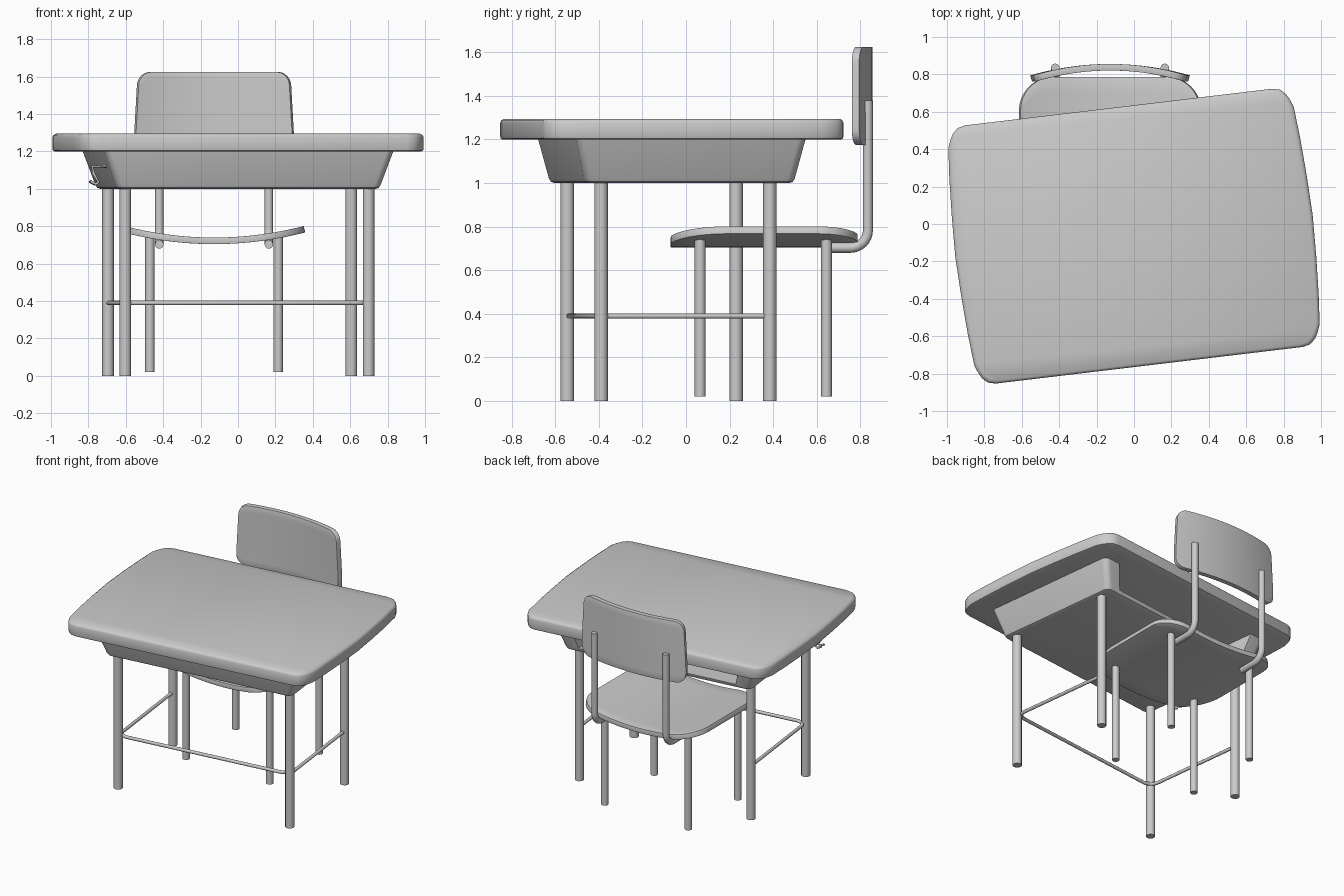
import bpy, bmesh, math
from mathutils import Matrix, Vector

if "Cube" in bpy.data.objects:
    bpy.data.objects.remove(bpy.data.objects["Cube"])

DESK = Matrix.Translation((0, -0.065, 0)) @ Matrix.Rotation(math.radians(6.8), 4, 'Z')
CX = -0.128  # chair centre line


def finish(ob, angle=35):
    bpy.ops.object.select_all(action='DESELECT')
    ob.select_set(True)
    bpy.context.view_layer.objects.active = ob
    bpy.ops.object.convert(target='MESH')
    bpy.ops.object.shade_smooth_by_angle(angle=math.radians(angle))
    return ob


def make(name, bm):
    bmesh.ops.recalc_face_normals(bm, faces=bm.faces)
    me = bpy.data.meshes.new(name)
    bm.to_mesh(me)
    bm.free()
    ob = bpy.data.objects.new(name, me)
    bpy.context.collection.objects.link(ob)
    return ob


def loft(name, loops, matrix):
    # capped skin through (outline, z) loops
    bm = bmesh.new()
    rings = [[bm.verts.new(matrix @ Vector((x, y, z))) for x, y in pts] for pts, z in loops]
    n = len(rings[0])
    for a, b in zip(rings, rings[1:]):
        for i in range(n):
            bm.faces.new((a[i], a[(i + 1) % n], b[(i + 1) % n], b[i]))
    bm.faces.new(rings[0])
    bm.faces.new(rings[-1])
    return make(name, bm)


def tube(name, pts, r, matrix=Matrix()):
    cu = bpy.data.curves.new(name, 'CURVE')
    cu.dimensions = '3D'
    cu.bevel_depth = r
    cu.bevel_resolution = 4
    cu.use_fill_caps = True
    sp = cu.splines.new('POLY')
    sp.points.add(len(pts) - 1)
    for p, co in zip(sp.points, pts):
        p.co = (*(matrix @ Vector(co)), 1)
    ob = bpy.data.objects.new(name, cu)
    bpy.context.collection.objects.link(ob)
    return finish(ob)


def rounded_rect(a, b, r, n=6):
    pts = []
    for k, (sx, sy) in enumerate(((1, 1), (-1, 1), (-1, -1), (1, -1))):
        for i in range(n + 1):
            t = math.pi / 2 * (k + i / n)
            pts.append((sx * (a - r) + r * math.cos(t), sy * (b - r) + r * math.sin(t)))
    return pts


def corner_inset(x, half, r):
    d = max(0, abs(x) - (half - r))
    return r - math.sqrt(max(0, r * r - d * d))


def panel(name, half, lo, hi, r_lo, r_hi, place, thick):
    # bent sheet with rounded corners, thickened
    nx, ny = 40, 10
    bm = bmesh.new()
    grid = []
    for i in range(nx + 1):
        x = -half * math.cos(math.pi * i / nx)
        a, b = lo + corner_inset(x, half, r_lo), hi - corner_inset(x, half, r_hi)
        grid.append([bm.verts.new(place(x, a + (b - a) * j / ny)) for j in range(ny + 1)])
    for i in range(nx):
        for j in range(ny):
            bm.faces.new((grid[i][j], grid[i + 1][j], grid[i + 1][j + 1], grid[i][j + 1]))
    ob = make(name, bm)
    m = ob.modifiers.new('thick', 'SOLIDIFY')
    m.thickness, m.offset = thick, 0
    m = ob.modifiers.new('edge', 'BEVEL')
    m.width, m.segments, m.limit_method, m.angle_limit = 0.006, 2, 'ANGLE', math.radians(50)
    return finish(ob)


# Tabletop with bulging ends and soft rim
q = [(0.828, 0.695), (0.868, 0.685), (0.897, 0.658), (0.915, 0.625), (0.93, 0.585),
     (0.944, 0.42), (0.955, 0.22), (0.962, 0)]
right = q + [(x, -y) for x, y in q[-2::-1]]
outline = right + [(-x, -y) for x, y in right]


def scaled(k):
    return [(x * k, y * k) for x, y in outline]


finish(loft('tabletop', [(scaled(0.985), 1.2), (scaled(0.996), 1.204), (scaled(1), 1.215),
                         (scaled(1), 1.275), (scaled(0.995), 1.286), (scaled(0.98), 1.295)], DESK))

# Tapered storage tray, hollow and open at the back
tray = loft('storage_tray', [(rounded_rect(0.69, 0.465, 0.04), 1.0), (rounded_rect(0.706, 0.48, 0.04), 1.006),
                             (rounded_rect(0.715, 0.488, 0.04), 1.022),
                             (rounded_rect(0.778, 0.53, 0.04), 1.201)], DESK)
cut = loft('tray_cutter', [([(-0.6, -0.44), (0.6, -0.44), (0.6, 0.7), (-0.6, 0.7)], 1.03),
                           ([(-0.66, -0.48), (0.66, -0.48), (0.66, 0.7), (-0.66, 0.7)], 1.25)], DESK)
cut.hide_render = True
m = tray.modifiers.new('hollow', 'BOOLEAN')
m.object, m.operation, m.solver = cut, 'DIFFERENCE', 'EXACT'
finish(tray)
bpy.data.objects.remove(cut)

# Bag hook on the left side
for v in (-0.33, -0.29):
    tube('bag_hook', [(-0.74, v, 1.12), (-0.825, v, 1.12), (-0.815, v, 1.08), (-0.79, v, 1.035),
                      (-0.805, v, 1.025), (-0.835, v, 1.04)], 0.008, DESK)

# Desk legs and U-shaped stretcher
U, V0, V1, Z = 0.655, -0.405, 0.375, 0.39
for sx, side in ((-1, 'left'), (1, 'right')):
    for v, end in ((V0, 'front'), (V1, 'back')):
        tube(f'desk_{end}_{side}_leg', [(sx * U, v, 0), (sx * U, v, 1.01)], 0.031, DESK)
tube('desk_stretcher', [(-U, V1, Z), (-U, V0 + 0.06, Z), (-U + 0.015, V0 + 0.02, Z), (-U + 0.06, V0, Z),
                        (U - 0.06, V0, Z), (U - 0.015, V0 + 0.02, Z), (U, V0 + 0.06, Z), (U, V1, Z)],
     0.012, DESK)

# Chair seat and backrest
panel('seat', 0.483, -0.07, 0.787, 0.25, 0.18,
      lambda x, t: (CX + x, t, 0.722 + 0.062 * (x / 0.483) ** 2), 0.035)
panel('backrest', 0.422, 1.175, 1.625, 0.07, 0.07,
      lambda x, t: (CX + x * (1 - 0.04 * max(0, t - 1.3) / 0.3), 0.838 - 0.06 * (x / 0.422) ** 2, t), 0.035)

# Chair legs and bent back posts
for sx, side in ((-1, 'left'), (1, 'right')):
    for y, end in ((0.065, 'front'), (0.645, 'back')):
        x = CX + sx * 0.343
        tube(f'chair_{end}_{side}_leg', [(x, y, 0.02), (x, y, 0.75)], 0.025)
    x = CX + sx * 0.293
    bend = [(x, 0.755 + 0.08 * math.sin(a), 0.783 - 0.08 * math.cos(a))
            for a in (math.pi / 2 * i / 8 for i in range(9))]
    tube(f'back_{side}_post', [(x, 0.63, 0.703)] + bend + [(x, 0.835, 1.38)], 0.023)
